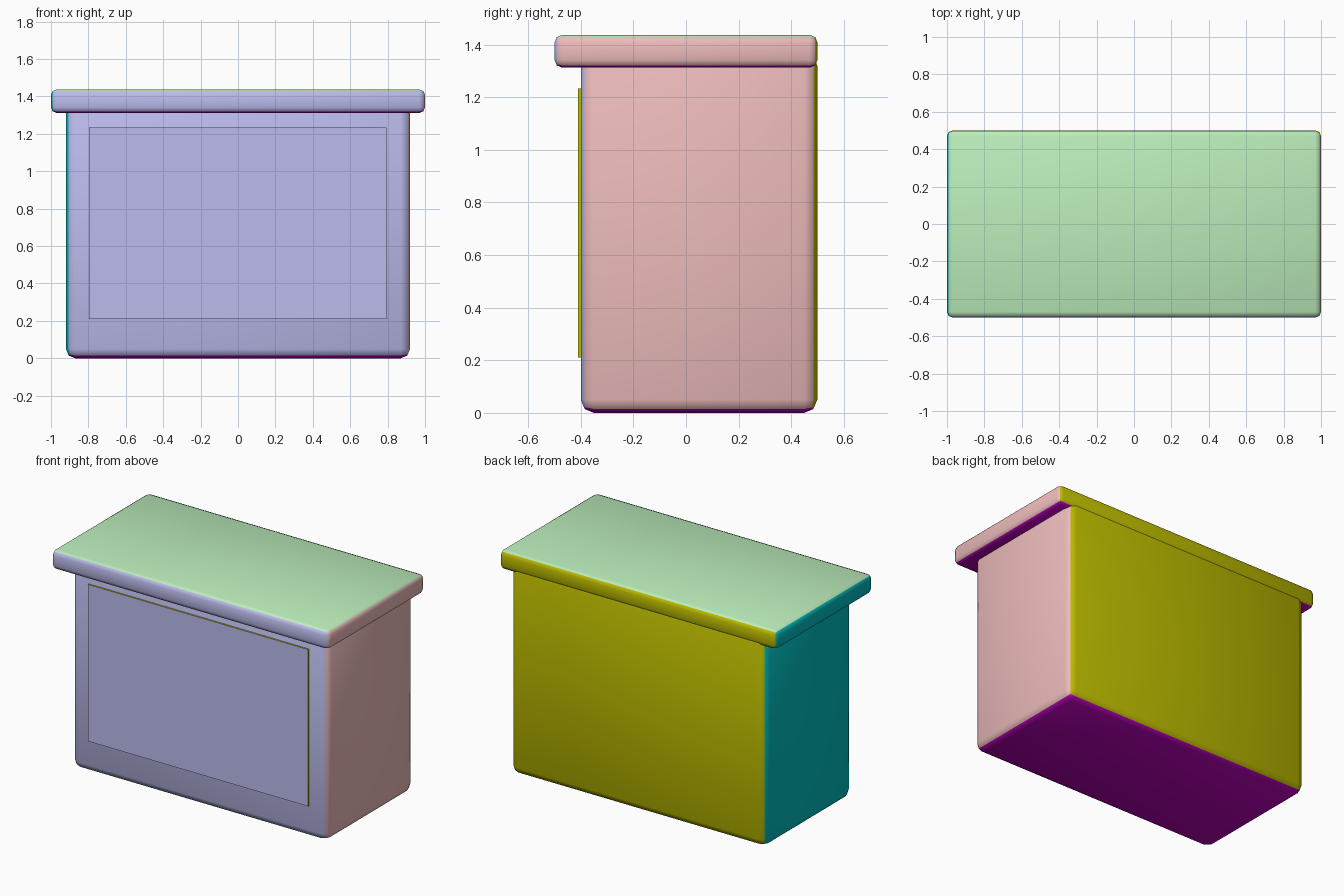
import bpy
import math

if "Cube" in bpy.data.objects:
    bpy.data.objects.remove(bpy.data.objects["Cube"])

# One colour for each facing direction: (axis, is_positive) -> colour
HALF, FULL = 0.5, 0.85
COLOURS = {
    (0, True): ("right_pink", (FULL, HALF, HALF)),
    (0, False): ("left_teal", (0.0, HALF, HALF)),
    (1, True): ("back_olive", (HALF, HALF, 0.0)),
    (1, False): ("front_blue", (HALF, HALF, FULL)),
    (2, True): ("top_green", (HALF, FULL, HALF)),
    (2, False): ("bottom_purple", (HALF, 0.0, HALF)),
}
SLOTS = list(COLOURS)
MATERIALS = []
for label, rgb in COLOURS.values():
    mat = bpy.data.materials.new(label)
    mat.diffuse_color = (*rgb, 1.0)
    mat.use_nodes = True
    mat.node_tree.nodes["Principled BSDF"].inputs["Base Color"].default_value = mat.diffuse_color
    MATERIALS.append(mat)


def facing(normal):
    """Slot of the axis direction a face mostly points along."""
    axis = max(range(3), key=lambda i: abs(normal[i]))
    return SLOTS.index((axis, normal[axis] > 0))


def box(name, lo, hi, bevel=0.0, segments=2):
    """Box from corner lo to corner hi, rounded edges, coloured by direction."""
    bpy.ops.mesh.primitive_cube_add(size=1, location=[(a + b) / 2 for a, b in zip(lo, hi)])
    ob = bpy.context.object
    ob.name = name
    ob.scale = [b - a for a, b in zip(lo, hi)]
    bpy.ops.object.transform_apply(location=False, rotation=False, scale=True)
    if bevel:
        mod = ob.modifiers.new("Bevel", "BEVEL")
        mod.width = bevel
        mod.segments = segments
        bpy.ops.object.modifier_apply(modifier=mod.name)
        bpy.ops.object.shade_smooth_by_angle(angle=math.radians(50))
    for mat in MATERIALS:
        ob.data.materials.append(mat)
    for face in ob.data.polygons:
        face.material_index = facing(face.normal)
    return ob


# Cabinet body, its top rounded edges tucked inside the slab
box("counter_body", (-0.92, -0.40, 0.0), (0.92, 0.499, 1.37), 0.05)

# Overhanging top slab, flush at the back
box("counter_top", (-1.0, -0.50, 1.312), (1.0, 0.50, 1.437), 0.03)

# Thin raised panel on the front, with an olive rim
panel = box("front_panel", (-0.797, -0.41, 0.21), (0.793, -0.38, 1.233))
for face in panel.data.polygons:
    if face.normal.y > -0.5:
        face.material_index = SLOTS.index((1, True))
